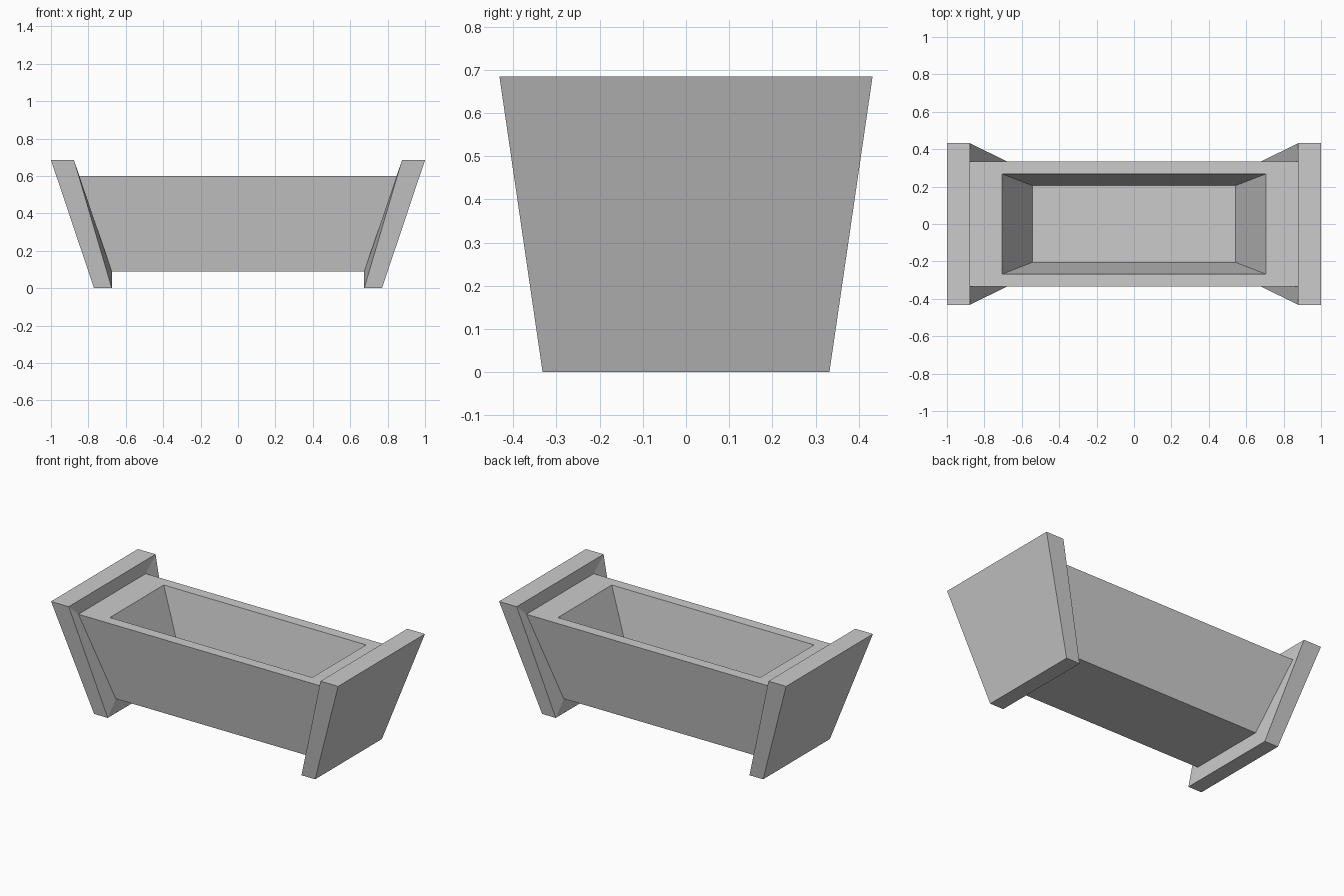
import bpy
import bmesh

cube = bpy.data.objects.get("Cube")
if cube:
    bpy.data.objects.remove(cube, do_unlink=True)

grey = bpy.data.materials.new("stone_grey")
grey.use_nodes = True
colour = (0.6, 0.6, 0.6, 1)
grey.diffuse_color = colour
grey.node_tree.nodes["Principled BSDF"].inputs["Base Color"].default_value = colour


def loft(name, sections):
    """Join four-cornered sections into a closed flat-faced solid."""
    bm = bmesh.new()
    rings = [[bm.verts.new(p) for p in section] for section in sections]
    for a, b in zip(rings, rings[1:]):
        for i in range(4):
            j = (i + 1) % 4
            bm.faces.new((a[i], a[j], b[j], b[i]))
    bm.faces.new(rings[0])
    bm.faces.new(rings[-1])
    bmesh.ops.recalc_face_normals(bm, faces=bm.faces)
    mesh = bpy.data.meshes.new(name)
    bm.to_mesh(mesh)
    bm.free()
    mesh.materials.append(grey)
    obj = bpy.data.objects.new(name, mesh)
    bpy.context.collection.objects.link(obj)
    return obj


def level(x, y, z):
    """Horizontal rectangle from its half sizes."""
    return [(-x, -y, z), (x, -y, z), (x, y, z), (-x, y, z)]


def upright(side, low, high):
    """Leaning trapezium between a low and a high edge, each (x, half y, z)."""
    (xl, yl, zl), (xh, yh, zh) = low, high
    return [(side * xl, -yl, zl), (side * xl, yl, zl),
            (side * xh, yh, zh), (side * xh, -yh, zh)]


# Tapered trough: outside, rim, then down to the inner floor
loft("trough", [
    level(0.675, 0.252, 0.09),
    level(0.877, 0.335, 0.6),
    level(0.705, 0.268, 0.6),
    level(0.543, 0.205, 0.205),
])

# Splayed end panels, with the inner face bent to meet the trough
for side, name in ((1, "left_end_panel"), (-1, "right_end_panel")):
    loft(name, [
        upright(side, (0.77, 0.332, 0), (1, 0.432, 0.685)),
        upright(side, (0.675, 0.332, 0), (0.877, 0.432, 0.685)),
        upright(side, (0.675, 0.252, 0.09), (0.877, 0.335, 0.6)),
    ])
